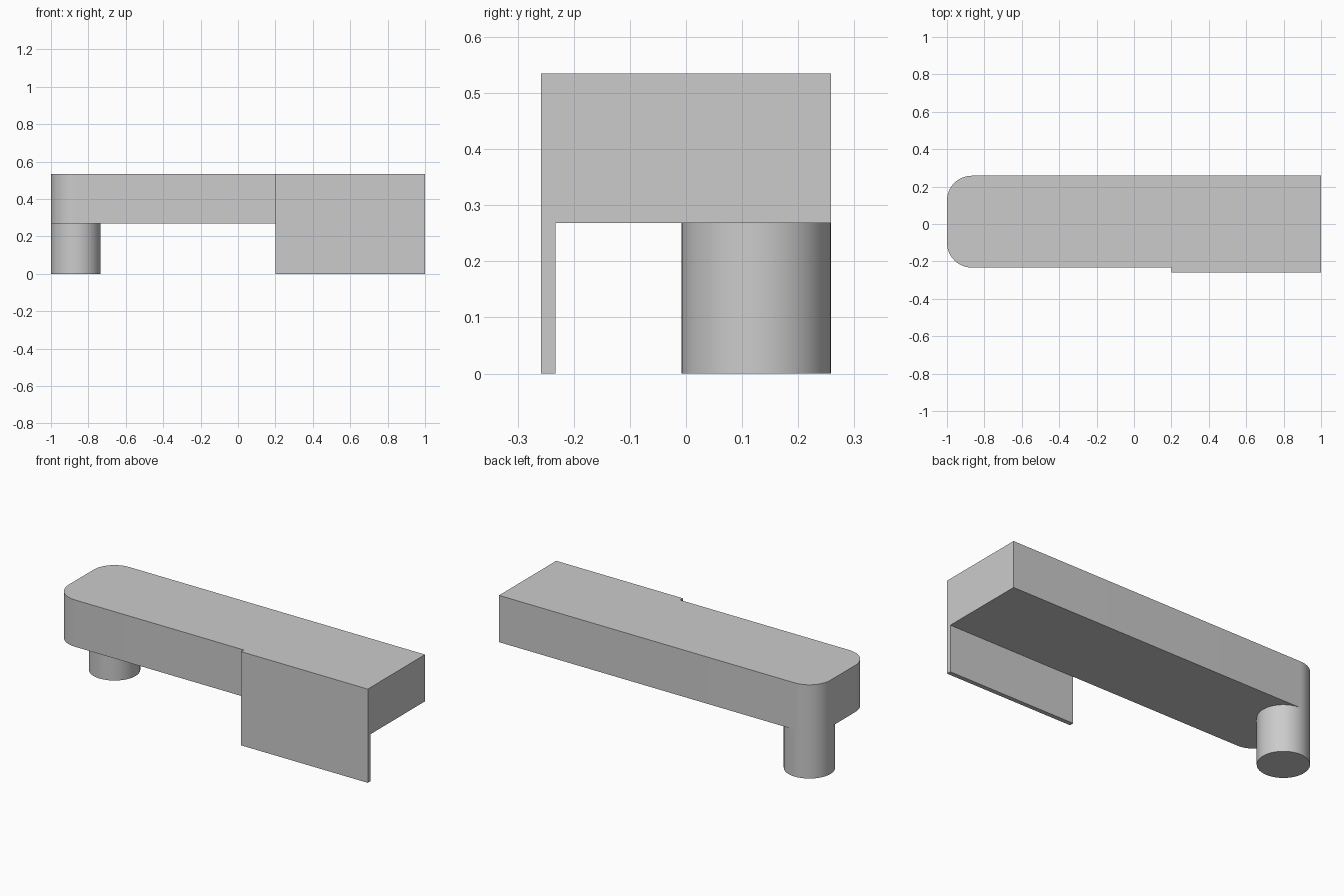
import bpy, bmesh
from math import cos, sin, pi

cube = bpy.data.objects.get("Cube")
if cube:
    bpy.data.objects.remove(cube)

grey = bpy.data.materials.new("light grey")
grey.use_nodes = True
grey.diffuse_color = (0.6, 0.6, 0.6, 1)
grey.node_tree.nodes["Principled BSDF"].inputs["Base Color"].default_value = (0.6, 0.6, 0.6, 1)

TOP, UNDER = 0.535, 0.268
BACK, FRONT, PANEL_FRONT = 0.258, -0.233, -0.258
RADIUS = 0.133


def arc(cx, cy, start, sweep, steps):
    return [(cx + RADIUS * cos(start + sweep * i / steps),
             cy + RADIUS * sin(start + sweep * i / steps)) for i in range(steps + 1)]


def extrude_outline(name, outline, z0, z1):
    """Extrude a counter-clockwise outline from z0 to z1."""
    bm = bmesh.new()
    face = bm.faces.new([bm.verts.new((x, y, z0)) for x, y in outline])
    new = bmesh.ops.extrude_face_region(bm, geom=[face], use_keep_orig=True)["geom"]
    bmesh.ops.translate(bm, vec=(0, 0, z1 - z0),
                        verts=[g for g in new if isinstance(g, bmesh.types.BMVert)])
    bmesh.ops.recalc_face_normals(bm, faces=bm.faces)
    mesh = bpy.data.meshes.new(name)
    bm.to_mesh(mesh)
    bm.free()
    mesh.materials.append(grey)
    obj = bpy.data.objects.new(name, mesh)
    bpy.context.collection.objects.link(obj)
    bpy.ops.object.select_all(action='DESELECT')
    obj.select_set(True)
    bpy.context.view_layer.objects.active = obj
    bpy.ops.object.shade_smooth_by_angle()
    return obj


# Long body with two rounded corners at one end
cx = -1 + RADIUS
body = ([(1, FRONT), (1, BACK)]
        + arc(cx, BACK - RADIUS, pi / 2, pi / 2, 16)
        + arc(cx, FRONT + RADIUS, pi, pi / 2, 16))
extrude_outline("body", body, UNDER, TOP)

# Round leg under the back rounded corner
extrude_outline("round_leg", arc(cx, BACK - RADIUS, 0, 2 * pi, 64)[:-1], 0, UNDER)

# Full-height panel on the front
panel = [(0.2, PANEL_FRONT), (1, PANEL_FRONT), (1, FRONT), (0.2, FRONT)]
extrude_outline("front_panel", panel, 0, TOP)
